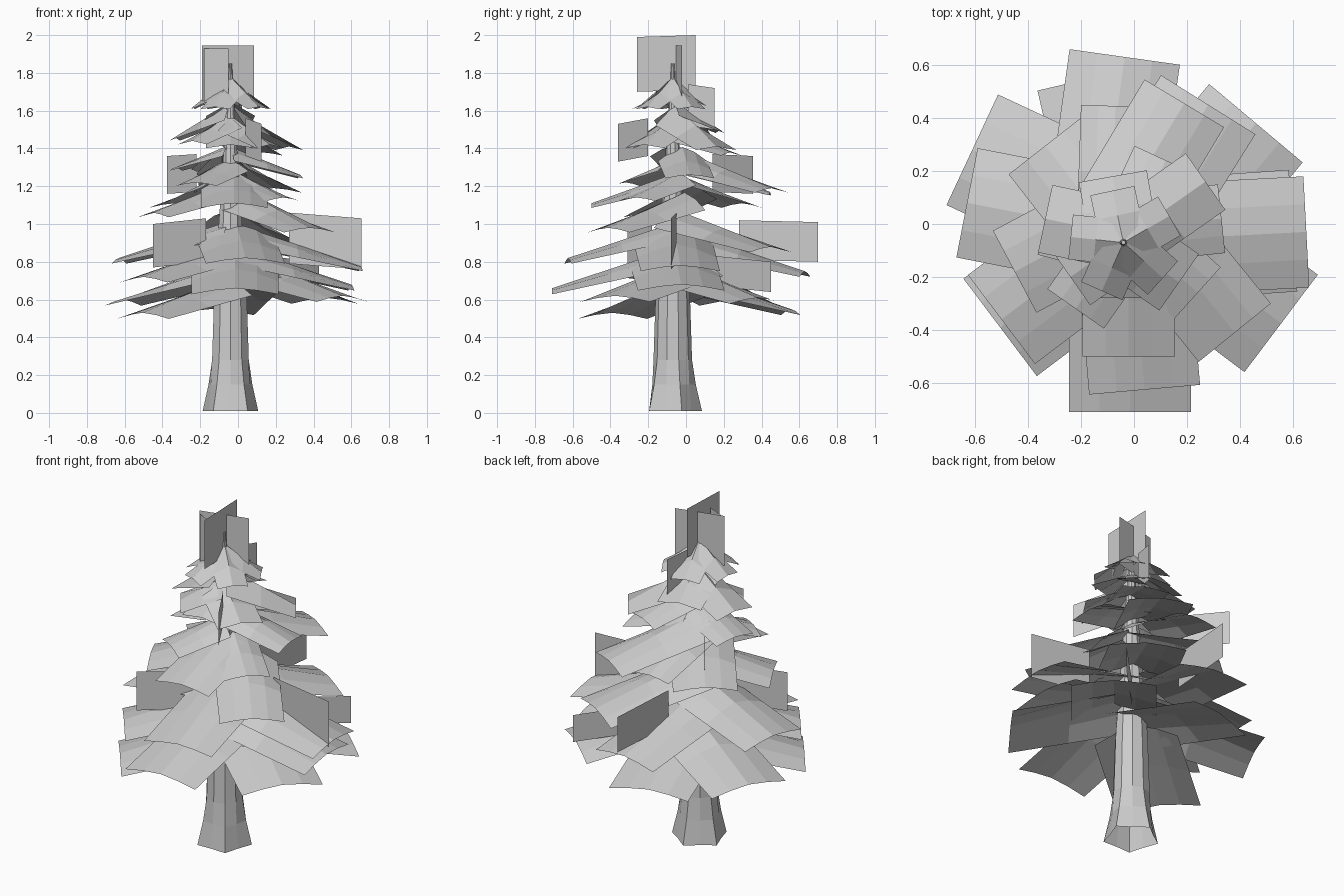
import bpy
import bmesh
from math import sin, cos, pi, radians
from mathutils import Vector

cube = bpy.data.objects.get("Cube")
if cube:
    bpy.data.objects.remove(cube)

grey = bpy.data.materials.new("plain_grey")
grey.use_nodes = True
grey.diffuse_color = (0.6, 0.6, 0.6, 1)
grey.node_tree.nodes["Principled BSDF"].inputs["Base Color"].default_value = grey.diffuse_color

AXIS = Vector((-0.04, -0.07, 0))


def heading(degrees):
    return Vector((cos(radians(degrees)), sin(radians(degrees)), 0))


def finish(bm, name):
    mesh = bpy.data.meshes.new(name)
    bm.to_mesh(mesh)
    bm.free()
    mesh.materials.append(grey)
    obj = bpy.data.objects.new(name, mesh)
    bpy.context.collection.objects.link(obj)


def bridge(bm, rows, closed=False):
    """Join neighbouring rows of vertices with quads."""
    for low, high in zip(rows, rows[1:]):
        count = len(low)
        for i in range(count if closed else count - 1):
            j = (i + 1) % count
            bm.faces.new((low[i], low[j], high[j], high[i]))


def add_bough(bm, angle, tip, width, slope, columns):
    """A square sheet rising from its tip to the trunk, its root corners folded down."""
    out = heading(angle)
    side = heading(angle + 90)
    reach = (tip - AXIS).dot(out) - 0.01
    fall = slope * reach
    rows = []
    for v in (0, 0.5, 1):
        row = []
        for i in range(columns + 1):
            u = 1 - 2 * i / columns
            droop = abs(u) ** 1.5 * (0.5 * fall * (1 - v) + 0.07 * width * v)
            rise = 0.02 + fall * (1 - v) - droop
            row.append(bm.verts.new(tip - out * (reach * (1 - v))
                                    + side * (u * width / 2) + Vector((0, 0, rise))))
        rows.append(row)
    bridge(bm, rows)


def add_tier(name, width, slope, columns, boughs):
    """One ring of boughs, each given by its facing angle and tip position."""
    bm = bmesh.new()
    for angle, tip in boughs:
        add_bough(bm, angle, Vector(tip), width, slope, columns)
    finish(bm, name)


def upright_sheet(name, start, end, low, high, sag=0.03):
    """A flat standing sheet between two plan points."""
    bm = bmesh.new()
    corners = [(*start, low), (*end, low - sag), (*end, high - sag), (*start, high)]
    bm.faces.new([bm.verts.new(c) for c in corners])
    finish(bm, name)


# Trunk: flared, lobed foot tapering to a thin spire, open below
bm = bmesh.new()
SIDES = 10
rings = []
for z, radius, lobe in ((0.01, 0.138, 0.12), (0.15, 0.115, 0.06), (0.28, 0.102, 0),
                        (0.65, 0.09, 0), (1.1, 0.058, 0), (1.5, 0.03, 0), (1.85, 0.008, 0)):
    ring = []
    for i in range(SIDES):
        r = radius * (1 + lobe * (-1) ** i)
        ring.append(bm.verts.new(AXIS + heading(360 * (i + 0.5) / SIDES) * r + Vector((0, 0, z))))
    rings.append(ring)
bridge(bm, rings, closed=True)
bm.faces.new(rings[-1])
finish(bm, "trunk")

# Boughs, from the widest tier upwards
add_tier("lowest_boughs", 0.46, 0.33, 4, [
    (270, (-.015, -.71, .64)), (103, (-.14, .555, .53)), (155, (-.61, .28, .58)),
    (217, (-.505, -.39, .51)), (323, (.555, -.375, .6)), (4, (.6, -.025, .66)),
    (50, (.46, .38, .59))])
add_tier("lower_boughs", 0.42, 0.33, 4, [
    (82, (-.035, .63, .73)), (169, (-.63, .08, .8)), (217, (-.5, -.36, .7)),
    (275, (.04, -.625, .8)), (58, (.28, .45, .86)), (3, (.65, -.03, .76))])
add_tier("middle_boughs", 0.35, 0.36, 4, [
    (270, (-.02, -.5, 1.09)), (208, (-.45, -.18, 1.04)), (128, (-.335, .295, 1.09)),
    (59, (.19, .455, 1.17)), (309, (.38, -.41, .96))])
add_tier("upper_boughs", 0.26, 0.4, 4, [
    (88, (-.07, .445, 1.15)), (165, (-.33, .01, 1.28)), (318, (.24, -.26, 1.12)),
    (235, (-.22, -.32, 1.2)), (65, (.12, .24, 1.36)), (6, (.33, .02, 1.24))])
add_tier("high_boughs", 0.26, 0.6, 2, [
    (270, (-.04, -.28, 1.4)), (168, (-.335, .02, 1.44)), (35, (.27, .16, 1.39)),
    (100, (-.08, .18, 1.48)), (325, (.17, -.22, 1.4)), (215, (-.24, -.2, 1.42))])
add_tier("crown_boughs", 0.17, 0.8, 2, [
    (angle, AXIS + heading(angle) * 0.2 + Vector((0, 0, 1.6))) for angle in range(30, 390, 72)])

# Standing sprays that stick out between the boughs
upright_sheet("left_spray", (.27, -.05), (.655, -.08), .79, 1.06)
upright_sheet("back_spray", (-.08, .28), (-.04, .7), .81, 1.02, 0.01)
upright_sheet("back_left_spray", (.15, .16), (.43, .45), .67, .83)
upright_sheet("front_right_spray", (-.17, -.18), (-.45, -.31), .8, 1.03)
upright_sheet("back_right_spray", (-.22, .14), (-.375, .355), 1.17, 1.37, 0.01)
upright_sheet("front_left_spray", (.04, -.2), (.125, -.36), 1.36, 1.56)
upright_sheet("high_back_spray", (-.02, .01), (.02, .15), 1.52, 1.74, 0.02)

# Standing sheets at the very top
upright_sheet("top_sheet_lengthwise", (-.04, -.26), (-.04, .05), 1.7, 1.99, -0.01)
upright_sheet("top_sheet_across", (-.19, -.09), (.085, -.02), 1.65, 1.945, 0)
upright_sheet("top_sheet_small", (-.18, -.1), (-.05, -.16), 1.63, 1.93, 0)
